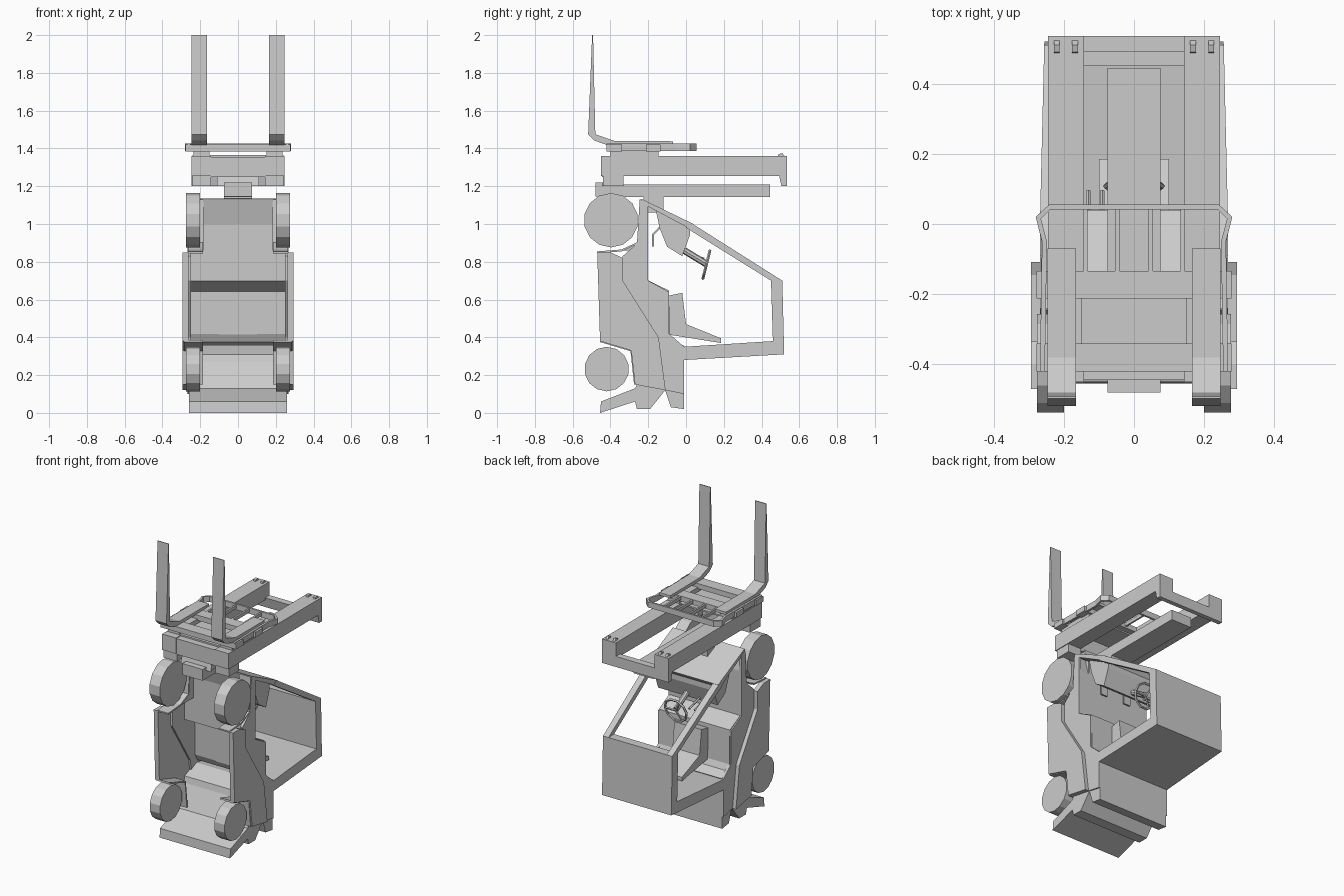
import bpy, bmesh, math
from mathutils import Vector, Matrix


def finish(name, bm):
    bmesh.ops.recalc_face_normals(bm, faces=bm.faces)
    me = bpy.data.meshes.new(name)
    bm.to_mesh(me)
    bm.free()
    ob = bpy.data.objects.new(name, me)
    bpy.context.collection.objects.link(ob)
    return ob


def mirror(ob):
    m = ob.modifiers.new("Mirror", 'MIRROR')
    m.use_axis = (True, False, False)
    return ob


def prism(name, pts, x0, x1, pair=False, taper=0.0):
    """Extrude a (y, z) profile along x; taper narrows it with rising y."""
    bm = bmesh.new()
    f = bm.faces.new([bm.verts.new((x0, y, z)) for y, z in pts])
    r = bmesh.ops.extrude_face_region(bm, geom=[f])
    vs = [v for v in r['geom'] if isinstance(v, bmesh.types.BMVert)]
    bmesh.ops.translate(bm, verts=vs, vec=(x1 - x0, 0, 0))
    for v in bm.verts:
        v.co.x *= 1 - taper * max(v.co.y, 0)
    ob = finish(name, bm)
    return mirror(ob) if pair else ob


def box(name, x0, x1, y0, y1, z0, z1, pair=False):
    return prism(name, [(y0, z0), (y1, z0), (y1, z1), (y0, z1)], x0, x1, pair)


def sheet(name, pts, x0, x1, pair=False, thick=0.01):
    """Bent plate following a (y, z) line."""
    bm = bmesh.new()
    rows = [[bm.verts.new((x, y, z)) for y, z in pts] for x in (x0, x1)]
    for i in range(len(pts) - 1):
        bm.faces.new([rows[0][i], rows[0][i + 1], rows[1][i + 1], rows[1][i]])
    ob = finish(name, bm)
    s = ob.modifiers.new("Solidify", 'SOLIDIFY')
    s.thickness, s.offset = thick, 0
    return mirror(ob) if pair else ob


def rod(name, a, b, r, sides=6, pair=False):
    a, b = Vector(a), Vector(b)
    d = b - a
    bm = bmesh.new()
    mat = Matrix.Translation((a + b) / 2) @ d.to_track_quat('Z', 'Y').to_matrix().to_4x4()
    bmesh.ops.create_cone(bm, cap_ends=True, segments=sides, radius1=r, radius2=r,
                          depth=d.length, matrix=mat)
    ob = finish(name, bm)
    return mirror(ob) if pair else ob


# Wheels
rod("front_wheel", (0.20, -0.397, 1.02), (0.276, -0.397, 1.02), 0.144, 14, True)
rod("rear_wheel", (0.20, -0.42, 0.232), (0.276, -0.42, 0.232), 0.118, 14, True)

# Chassis sides: inner panel and raised outer skirt
prism("side_panel", [(-0.24, 1.13), (-0.2, 1.1), (-0.2, 0.7), (-0.09, 0.64), (-0.09, 0.42),
                     (-0.01, 0.35), (-0.01, 0.1), (-0.11, 0.12), (-0.145, 0.40),
                     (-0.335, 0.70), (-0.335, 0.83), (-0.255, 0.90)], 0.25, 0.268, True)
prism("side_skirt", [(-0.47, 0.85), (-0.40, 0.85), (-0.335, 0.82), (-0.335, 0.70),
                     (-0.145, 0.40), (-0.108, 0.12), (-0.27, 0.15), (-0.29, 0.33),
                     (-0.455, 0.38)], 0.262, 0.293, True)

# Wheel wells
sheet("rear_wheel_well", [(-0.455, 0.38), (-0.29, 0.33), (-0.27, 0.15)], 0.185, 0.285, True)
sheet("front_wheel_well", [(-0.47, 0.85), (-0.34, 0.86), (-0.255, 0.90), (-0.24, 1.13)],
      0.185, 0.265, True)
prism("wheel_well_wall", [(-0.34, 0.86), (-0.2, 0.86), (-0.2, 1.1), (-0.24, 1.13),
                          (-0.255, 0.9)], 0.182, 0.192, True)

# Floor and engine cover shell
sheet("floor_and_engine_cover", [(-0.24, 1.13), (-0.205, 1.0), (-0.205, 0.7), (-0.095, 0.645),
                                 (-0.09, 0.42), (-0.07, 0.38), (-0.01, 0.35)], -0.26, 0.26)

# Counterweight
prism("counterweight", [(-0.01, 0.30), (-0.01, 0.02), (-0.08, 0.03), (-0.11, 0.12),
                        (-0.19, 0.02), (-0.26, 0.02), (-0.27, 0.06), (-0.455, 0.0),
                        (-0.45, 0.06), (-0.27, 0.13), (-0.20, 0.27), (-0.19, 0.31),
                        (-0.08, 0.36), (-0.01, 0.35)], -0.26, 0.26)

# Cab: rear wall, roof, windscreen pillars, hood
T = 0.09
prism("cab_rear_wall", [(-0.01, 0.28), (0.52, 0.31), (0.46, 0.38), (-0.01, 0.35)],
      -0.268, 0.268, taper=T)
prism("cab_roof", [(0.52, 0.31), (0.51, 0.70), (0.45, 0.70), (0.46, 0.38)],
      -0.268, 0.268, taper=T)
prism("windscreen_pillar", [(0.51, 0.70), (0.02, 1.01), (0.0, 0.98), (0.45, 0.70)],
      0.225, 0.268, True, taper=T)
prism("hood", [(-0.24, 1.135), (0.04, 1.0), (0.02, 0.975), (-0.215, 1.1)], -0.265, 0.265)

# Dashboard, steering and controls
prism("dashboard", [(-0.16, 1.075), (0.02, 0.99), (0.02, 0.94), (-0.02, 0.83),
                    (-0.10, 0.88), (-0.14, 0.98)], -0.22, 0.22)
rod("steering_column", (0, -0.01, 0.86), (0, 0.105, 0.79), 0.018, 8)
bpy.ops.mesh.primitive_torus_add(major_segments=10, minor_segments=5, major_radius=0.08,
                                 minor_radius=0.008, location=(0, 0.108, 0.785),
                                 rotation=(math.radians(-104), 0, 0))
bpy.context.object.name = "steering_wheel"
for i in range(3):
    a = i * math.tau / 3
    c, s = 0.08 * math.cos(a), 0.08 * math.sin(a)
    rod("steering_spoke", (0, 0.108, 0.785), (c, 0.108 + 0.24 * s, 0.785 + 0.97 * s), 0.007, 5)
for x in (-0.13, -0.09):
    rod("control_lever", (x, -0.02, 0.85), (x, 0.095, 0.815), 0.007, 5)
for x in (-0.09, 0.09):
    sheet("pedal", [(-0.14, 0.98), (-0.175, 0.945), (-0.175, 0.88)], x - 0.025, x + 0.025)

# Seat
prism("seat", [(-0.095, 0.62), (-0.02, 0.635), (0.0, 0.47), (0.185, 0.395),
               (0.185, 0.37), (-0.095, 0.415)], -0.1, 0.1)

# Mast base and central lift column
box("mast_mount", -0.075, 0.075, -0.225, -0.12, 1.06, 1.16)
box("mast_foot", -0.075, 0.075, -0.48, -0.33, 1.145, 1.22)
box("lift_column", -0.075, 0.075, -0.35, 0.445, 1.142, 1.21)
prism("mast_link", [(-0.445, 1.20), (-0.33, 1.22), (-0.33, 1.26), (-0.43, 1.26)], -0.11, 0.11)

# Mast rails, crossbeams and end lugs
box("mast_rail", 0.143, 0.245, -0.45, 0.535, 1.255, 1.36, True)
box("mast_rail_foot", 0.143, 0.24, -0.44, -0.33, 1.20, 1.256, True)
prism("mast_top_beam", [(0.535, 1.2), (0.535, 1.27), (0.49, 1.27), (0.505, 1.2)], -0.245, 0.245)
box("mast_bottom_beam", -0.145, 0.145, -0.445, -0.34, 1.25, 1.355)
for x in (0.168, 0.22):
    prism("mast_lug", [(0.485, 1.35), (0.49, 1.37), (0.51, 1.375), (0.53, 1.35)],
          x - 0.008, x + 0.008, True)

# Fork carriage
box("carriage_slide", -0.24, 0.24, -0.40, -0.145, 1.355, 1.365)
box("carriage_bracket", 0.15, 0.235, -0.40, -0.145, 1.355, 1.395, True)
box("carriage_lower_bar", -0.278, 0.278, -0.42, -0.34, 1.385, 1.42)
box("carriage_upper_bar", -0.278, 0.278, -0.212, -0.134, 1.385, 1.42)

# Load guard frame: hoop and slats
bm = bmesh.new()
outer = [(0.268, -0.42), (0.262, -0.05), (0.28, 0.02), (0.242, 0.055)]
inner = [(0.254, -0.42), (0.248, -0.05), (0.265, 0.015), (0.238, 0.042)]
ring = [[bm.verts.new((x, y, 1.387)) for x, y in p + [(-x, y) for x, y in reversed(p)]]
        for p in (outer, inner)]
for i in range(7):
    bm.faces.new([ring[0][i], ring[0][i + 1], ring[1][i + 1], ring[1][i]])
r = bmesh.ops.extrude_face_region(bm, geom=list(bm.faces))
bmesh.ops.translate(bm, verts=[v for v in r['geom'] if isinstance(v, bmesh.types.BMVert)],
                    vec=(0, 0, 0.038))
finish("load_guard_hoop", bm)
for x in (0.048, 0.138):
    box("load_guard_slat", x - 0.006, x + 0.006, -0.14, 0.048, 1.395, 1.418, True)

# Forks
prism("fork", [(-0.07, 1.42), (-0.07, 1.438), (-0.38, 1.44), (-0.48, 1.475), (-0.492, 2.0),
               (-0.497, 2.0), (-0.518, 1.475), (-0.485, 1.442), (-0.41, 1.415)],
      0.165, 0.246, True)
